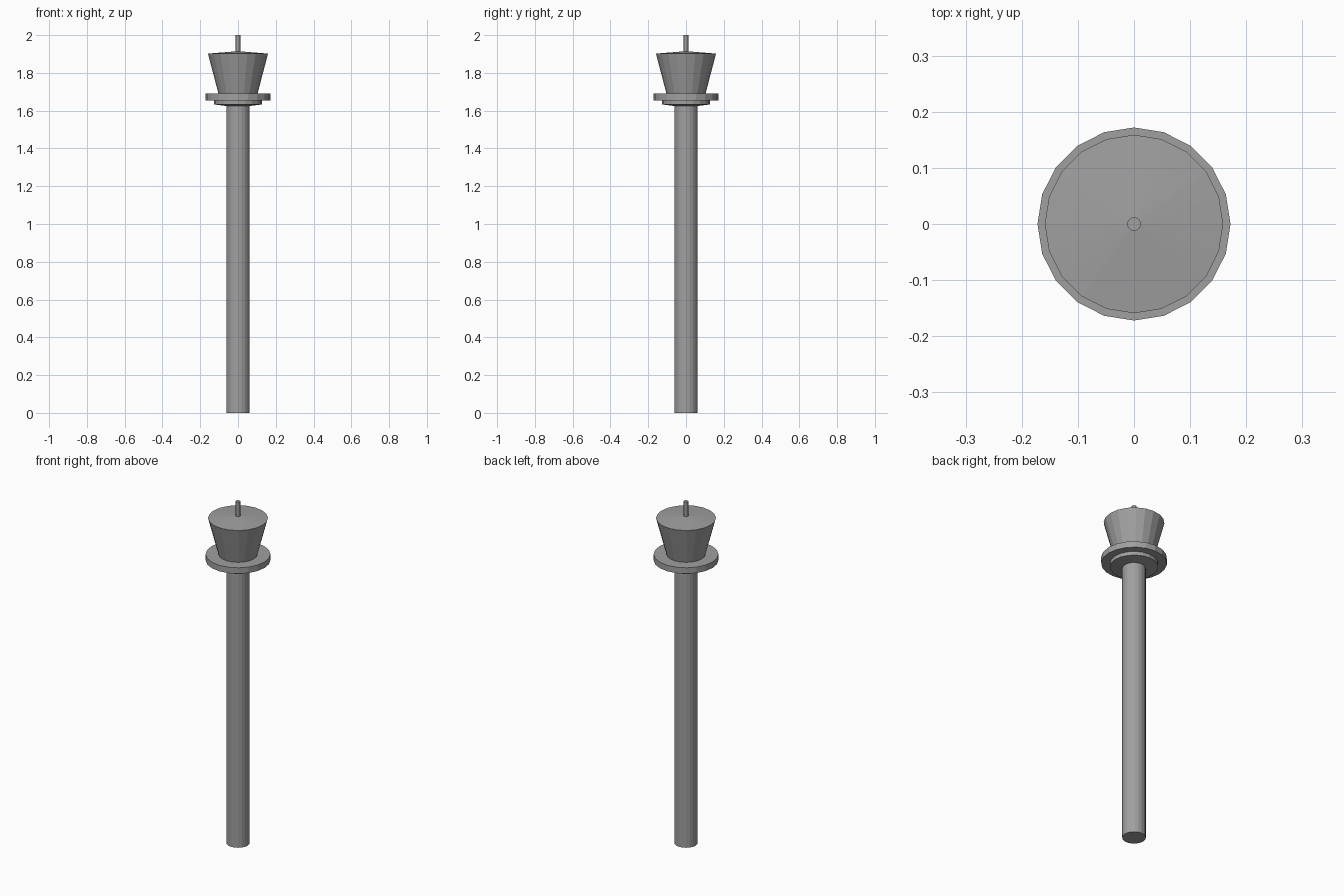
import bpy
import bmesh
from math import cos, sin, tau

cube = bpy.data.objects.get("Cube")
if cube:
    bpy.data.objects.remove(cube, do_unlink=True)

grey = bpy.data.materials.new("concrete grey")
grey.use_nodes = True
colour = (0.35, 0.35, 0.35, 1)
grey.diffuse_color = colour
grey.node_tree.nodes["Principled BSDF"].inputs["Base Color"].default_value = colour


def lathe(name, profile, sides=20):
    """Turn a bottom-to-top (radius, z) profile into a closed solid; radius 0 is a tip."""
    bm = bmesh.new()
    rings = []
    for r, z in profile:
        count = sides if r else 1
        rings.append([bm.verts.new((r * cos(tau * i / sides), r * sin(tau * i / sides), z))
                      for i in range(count)])
    for low, high in zip(rings, rings[1:]):
        for i in range(sides):
            j = (i + 1) % sides
            corners = [low[i % len(low)], low[j % len(low)],
                       high[j % len(high)], high[i % len(high)]]
            bm.faces.new(list(dict.fromkeys(corners)))
    for ring in (rings[0], rings[-1]):
        if len(ring) > 1:
            bm.faces.new(ring)
    bmesh.ops.recalc_face_normals(bm, faces=bm.faces)
    mesh = bpy.data.meshes.new(name)
    bm.to_mesh(mesh)
    bm.free()
    mesh.materials.append(grey)
    obj = bpy.data.objects.new(name, mesh)
    bpy.context.collection.objects.link(obj)
    return obj


# Tall shaft
lathe("shaft", [(0.062, 0), (0.062, 1.64)])
# Collar under the gallery, with a shallow sloped underside
lathe("collar", [(0.062, 1.625), (0.127, 1.633), (0.127, 1.657)])
# Walkway ring
lathe("gallery", [(0.172, 1.655), (0.172, 1.69)])
# Flared control cab with a shallow conical roof
lathe("cab", [(0.103, 1.688), (0.159, 1.902), (0, 1.915)])
# Roof mast
lathe("mast", [(0.012, 1.905), (0.012, 2.0)])
